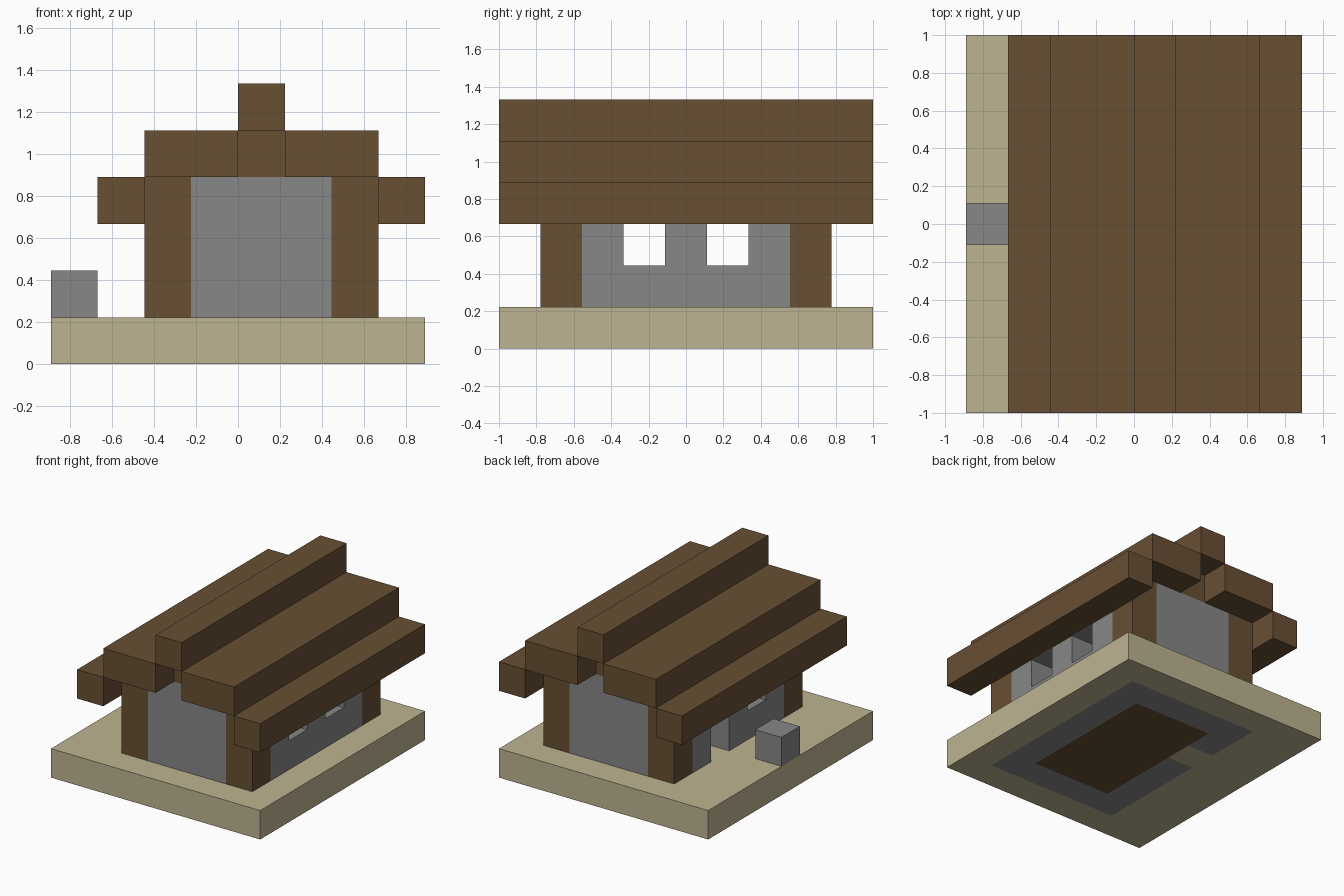
import bpy
import bmesh

cube = bpy.data.objects.get("Cube")
if cube:
    bpy.data.objects.remove(cube, do_unlink=True)

U = 2 / 9  # one block


def material(name, rgb):
    m = bpy.data.materials.new(name)
    m.use_nodes = True
    color = (*rgb, 1)
    m.diffuse_color = color
    bsdf = m.node_tree.nodes["Principled BSDF"]
    bsdf.inputs["Base Color"].default_value = color
    bsdf.inputs["Roughness"].default_value = 0.9
    return m


sand = material("sand", (0.515, 0.456, 0.283))
wood = material("dark wood", (0.138, 0.080, 0.034))
stone = material("grey stone", (0.242, 0.242, 0.242))


def box(name, mat, x, y, z):
    """Box spanning the given (low, high) block ranges."""
    bm = bmesh.new()
    bmesh.ops.create_cube(bm, size=1)
    for v in bm.verts:
        v.co = [U * r[int(c > 0)] for c, r in zip(v.co, (x, y, z))]
    mesh = bpy.data.meshes.new(name)
    bm.to_mesh(mesh)
    bm.free()
    mesh.materials.append(mat)
    obj = bpy.data.objects.new(name, mesh)
    bpy.context.collection.objects.link(obj)
    return obj


def ends(low, high):
    """Front and back versions of a y range."""
    return (("front", (-high, -low)), ("back", (low, high)))


HOUSE = (-2, 3)
INNER = (-1, 2)
LEFT, RIGHT = (2, 3), (-2, -1)
ROOF = (-4.5, 4.5)
GROUND = (0, 1)

# Ground slab around the house, and the sill under the doorway
box("ground_right", sand, (-4, -2), ROOF, GROUND)
box("ground_left", sand, (3, 4), ROOF, GROUND)
for end, y in ends(3.5, 4.5):
    box("ground_" + end, sand, HOUSE, y, GROUND)
box("door_sill", sand, RIGHT, (0.5, 1.5), GROUND)
box("floor", wood, INNER, (-2.5, 2.5), GROUND)

# End walls with corner posts on a stone footing
for end, y in ends(2.5, 3.5):
    box("footing_" + end, stone, HOUSE, y, GROUND)
    box("wall_" + end, stone, INNER, y, (1, 4))
    for side, x in (("left", LEFT), ("right", RIGHT)):
        box(f"post_{end}_{side}", wood, x, y, (1, 4))

# Side walls: low walls, piers between the openings, lintels
box("low_wall_left", stone, LEFT, (-2.5, 2.5), (0, 2))
box("low_wall_right", stone, RIGHT, (-2.5, 0.5), (0, 2))
box("low_wall_right_back", stone, RIGHT, (1.5, 2.5), (0, 2))
for side, x in (("left", LEFT), ("right", RIGHT)):
    for y in (-2.5, -0.5, 1.5):
        box("pier_" + side, stone, x, (y, y + 1), (2, 3))
    box("lintel_" + side, stone, x, (-2.5, 2.5), (3, 4))

# Stepped roof
box("eave_left", wood, (3, 4), ROOF, (3, 4))
box("eave_right", wood, (-3, -2), ROOF, (3, 4))
box("roof_left", wood, (1, 3), ROOF, (4, 5))
box("roof_right", wood, (-2, 0), ROOF, (4, 5))
box("gable_core", wood, (0, 1), (-3.5, 3.5), (4, 5))
box("ridge", wood, (0, 1), ROOF, (5, 6))

# Loose stone block beside the house
box("stone_block", stone, (-4, -3), (-0.5, 0.5), (1, 2))
